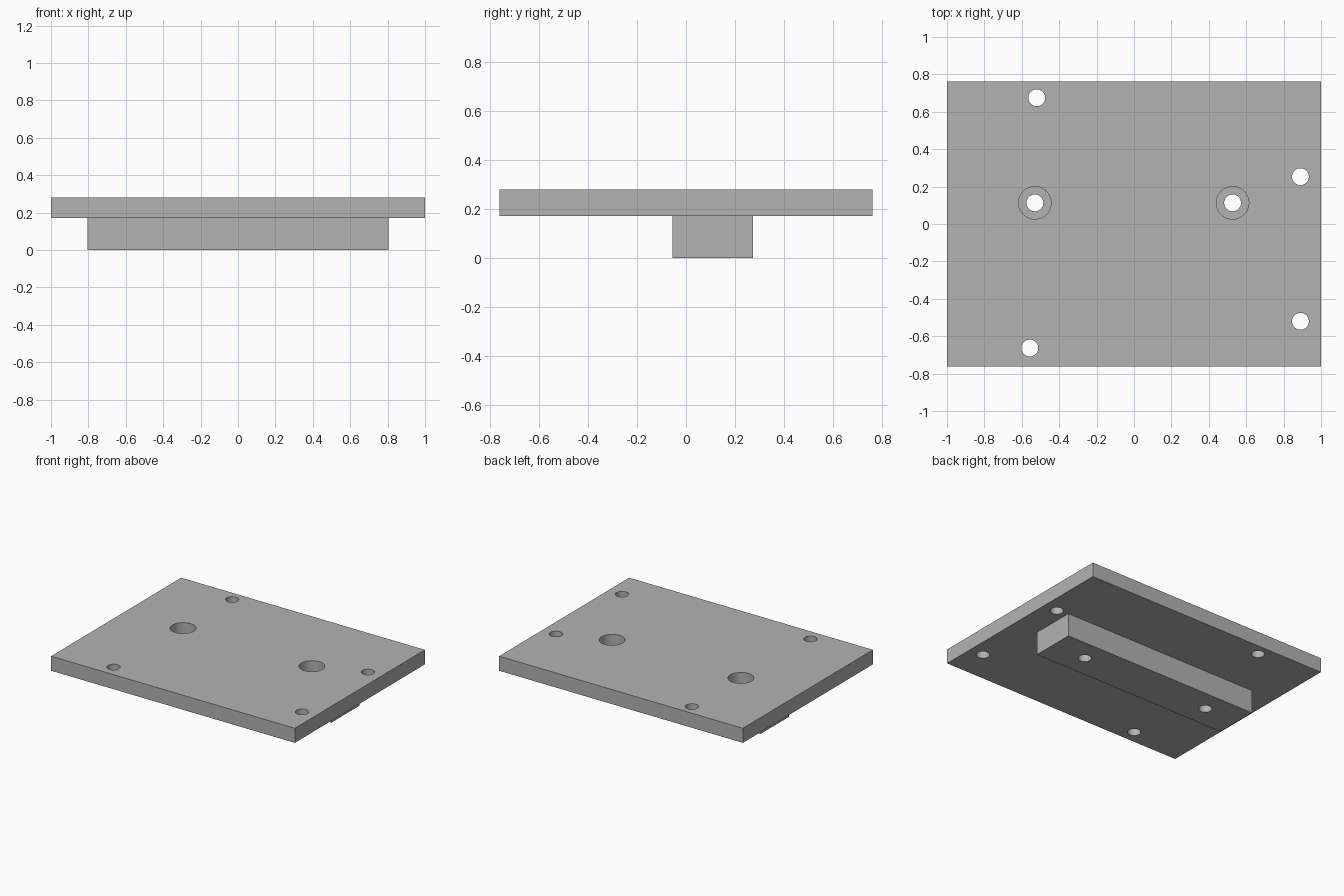
import bpy
from mathutils import Vector

default = bpy.data.objects.get("Cube")
if default:
    bpy.data.objects.remove(default, do_unlink=True)

grey = bpy.data.materials.new("plain_grey")
grey.use_nodes = True
grey.diffuse_color = (0.45, 0.45, 0.45, 1)
grey.node_tree.nodes["Principled BSDF"].inputs["Base Color"].default_value = (0.45, 0.45, 0.45, 1)

PLATE_BOTTOM, PLATE_TOP = 0.172, 0.28
HOLE_RADIUS, BORE_RADIUS, BORE_DEPTH = 0.045, 0.087, 0.1


def box(name, low, high):
    low, high = Vector(low), Vector(high)
    bpy.ops.mesh.primitive_cube_add(size=1, location=(low + high) / 2)
    obj = bpy.context.object
    obj.name = name
    obj.scale = high - low
    bpy.ops.object.transform_apply(location=True, rotation=False, scale=True)
    obj.data.materials.append(grey)
    return obj


def drill(name, spot, radius, bottom, top):
    bpy.ops.mesh.primitive_cylinder_add(vertices=48, radius=radius, depth=top - bottom,
                                        location=(*spot, (top + bottom) / 2))
    obj = bpy.context.object
    obj.name = name
    obj.data.materials.append(grey)
    return obj


def combine(target, tool, operation):
    mod = target.modifiers.new(tool.name, 'BOOLEAN')
    mod.operation = operation
    mod.solver = 'EXACT'
    mod.object = tool
    bpy.context.view_layer.objects.active = target
    bpy.ops.object.modifier_apply(modifier=mod.name)
    bpy.data.objects.remove(tool, do_unlink=True)


# Flat plate with a rectangular bar fused underneath
plate = box("mounting_plate", (-1, -0.762, PLATE_BOTTOM), (1, 0.762, PLATE_TOP))
bar = box("under_bar", (-0.805, -0.056, 0), (0.805, 0.274, PLATE_BOTTOM + 0.03))
combine(plate, bar, 'UNION')

# Plain through holes near the edges
edge_holes = [(-0.52, 0.675), (0.89, 0.253), (0.89, -0.52), (-0.557, -0.663)]
# Counterbored screw holes that run down through the bar
bar_holes = [(-0.53, 0.113), (0.527, 0.113)]

for spot in edge_holes + bar_holes:
    combine(plate, drill("through_hole", spot, HOLE_RADIUS, -0.1, 0.4), 'DIFFERENCE')
for spot in bar_holes:
    bore = drill("counterbore", spot, BORE_RADIUS, PLATE_TOP - BORE_DEPTH, 0.4)
    combine(plate, bore, 'DIFFERENCE')

# Smooth hole walls, keep crisp edges
bpy.ops.object.select_all(action='DESELECT')
plate.select_set(True)
bpy.context.view_layer.objects.active = plate
bpy.ops.object.shade_smooth_by_angle(angle=0.5)
